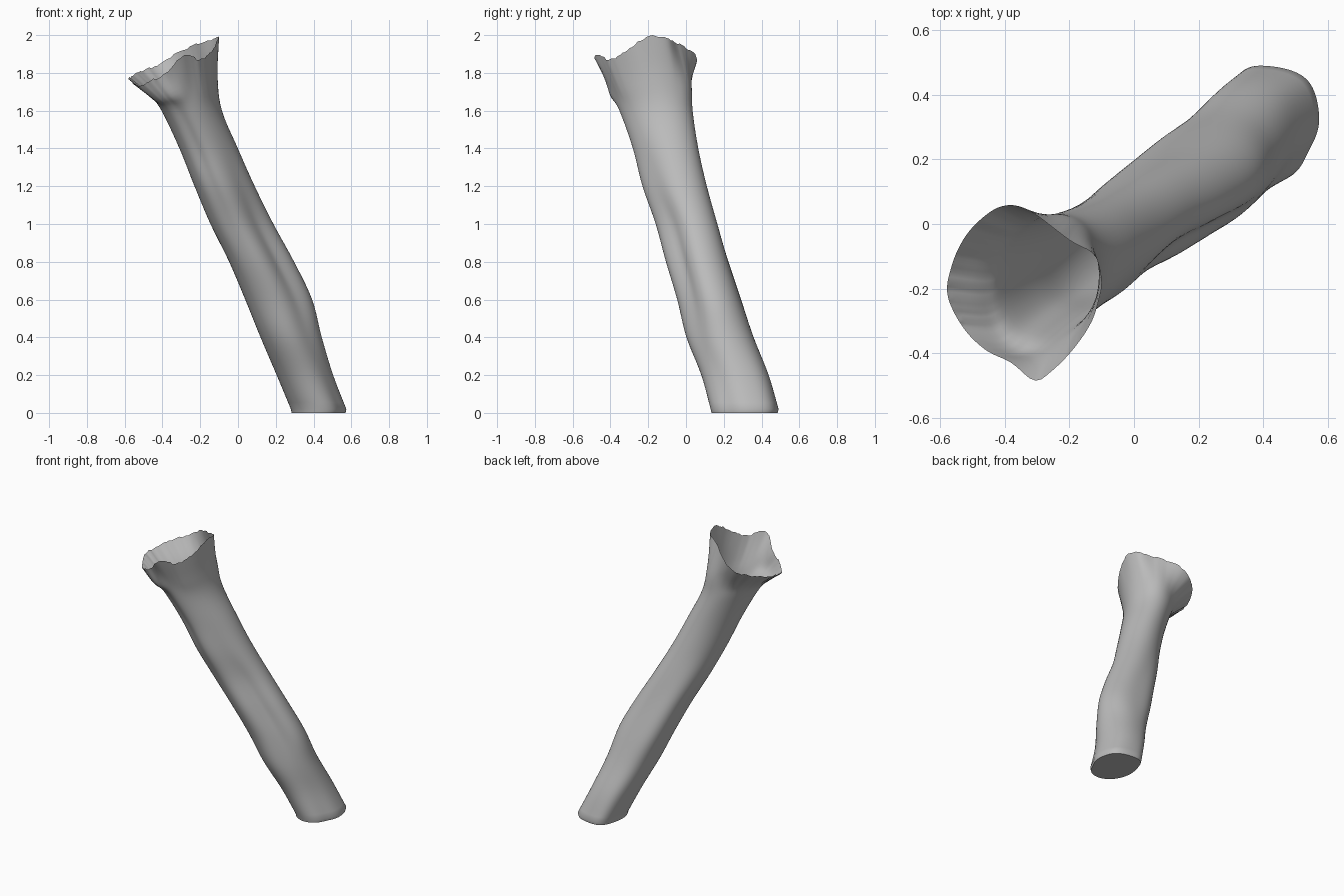
import bpy
import bmesh
import math
import random
from mathutils import Vector

cube = bpy.data.objects.get("Cube")
if cube:
    bpy.data.objects.remove(cube, do_unlink=True)

random.seed(4)
COLUMNS = 96
STEPS = 5

# Horizontal sections, evenly spaced upward: x min, x max, y min, y max
SPACING = 0.2
SECTIONS = [
    (.28, .575, .13, .485),
    (.205, .505, .08, .435),
    (.12, .445, .0, .355),
    (.04, .395, -.05, .285),
    (-.045, .30, -.11, .22),
    (-.145, .19, -.165, .165),
    (-.23, .09, -.235, .11),
    (-.31, .0, -.285, .065),
    (-.405, -.085, -.355, .035),
]
NECK = (-.465, -.108, -.405, .03)

# Torn rim of the flared mouth, anticlockwise
RIM_CENTRE = Vector((-.34, -.21, 0))
RIM = [
    (-.10, -.20, 2.0), (-.12, -.10, 1.98), (-.20, -.05, 1.96),
    (-.33, .045, 1.90), (-.41, .055, 1.85), (-.48, .01, 1.82),
    (-.53, -.05, 1.80), (-.565, -.13, 1.78), (-.578, -.22, 1.77),
    (-.53, -.32, 1.73), (-.46, -.39, 1.76), (-.38, -.43, 1.80),
    (-.31, -.485, 1.88), (-.26, -.46, 1.89), (-.19, -.39, 1.87),
    (-.13, -.30, 1.93),
]


def bell(value, centre, width):
    return math.exp(-((value - centre) / width) ** 2)


def side(angle, degrees, width):
    """Weight that is strongest on the side facing the given direction."""
    gap = angle - math.radians(degrees)
    return bell(math.atan2(math.sin(gap), math.cos(gap)), 0, width)


def oval_point(box, angle, z, lean):
    x0, x1, y0, y1 = box
    return Vector(((x0 + x1) / 2 + (x1 - x0) / 2 * math.cos(angle),
                   (y0 + y1) / 2 + (y1 - y0) / 2 * math.sin(angle + lean), z))


def section_point(index, angle):
    """Point on a slightly lopsided oval section."""
    z = max(index * SPACING, 0.02)
    point = oval_point(SECTIONS[index], angle, z, .2 * min(1, z))
    # bulge on the back right, flattening on the front left, groove in front
    push = .04 * side(angle, 128, .5) * bell(z, .7, .35)
    push -= .05 * side(angle, -50, .55) * bell(z, .8, .45)
    push -= .012 * side(angle, -115, .25) * bell(z, 1.4, .4)
    # squarer foot
    push += (.02 * side(angle, 122, .4) + .012 * side(angle, 45, .4)
             - .014 * side(angle, -30, .4)) * bell(z, 0, .25)
    return point + Vector((math.cos(angle), math.sin(angle), 0)) * push


def spline(points, steps):
    """Smooth curve through the given points."""
    ends = [points[0] * 2 - points[1]] + points + [points[-1] * 2 - points[-2]]
    curve = []
    for p, a, b, n in zip(ends, ends[1:], ends[2:], ends[3:]):
        for step in range(steps):
            t = step / steps
            curve.append(a + (b - p) * (t / 2)
                         + (p * 2 - a * 5 + b * 4 - n) * (t * t / 2)
                         + (a * 3 - p - b * 3 + n) * (t ** 3 / 2))
    return curve + [points[-1]]


rim_knots = [Vector(p) for p in RIM]
rim_curve = spline(rim_knots[-1:] + rim_knots + rim_knots[:1], STEPS)[STEPS:]


def rim_point(angle):
    """Point of the rim lying in the given direction from its centre."""
    for first, second in zip(rim_curve, rim_curve[1:]):
        a, b = first - RIM_CENTRE, second - RIM_CENTRE
        start = math.atan2(a.y, a.x)
        span = (math.atan2(b.y, b.x) - start) % math.tau
        offset = (angle - start) % math.tau
        if offset <= span < math.pi:
            return first.lerp(second, offset / span)
    return rim_curve[0].copy()


# Shell columns: rounded foot edge, body, neck, flared mouth
columns = []
for i in range(COLUMNS):
    angle = math.tau * i / COLUMNS
    rim = rim_point(angle)
    rim.z = min(2, rim.z + random.uniform(-.006, .006))
    path = [section_point(k, angle) for k in range(len(SECTIONS))]
    neck_height = path[-1].lerp(rim, .45).z
    path += [oval_point(NECK, angle, neck_height, .15), rim]
    columns.append(spline(path, STEPS))
max(columns, key=lambda column: column[-1].z)[-1].z = 2

bm = bmesh.new()
x0, x1, y0, y1 = SECTIONS[0]
foot_centre = Vector(((x0 + x1) / 2, (y0 + y1) / 2, 0))
grid = []
for column in columns:
    foot = column[0].lerp(foot_centre, .03)
    foot.z = 0
    grid.append([bm.verts.new(p) for p in [foot] + column])
for left, right in zip(grid, grid[1:] + grid[:1]):
    for k in range(len(left) - 1):
        bm.faces.new((left[k], right[k], right[k + 1], left[k + 1]))
bm.faces.new([column[0] for column in reversed(grid)])

mesh = bpy.data.meshes.new("hollow_tube")
bm.to_mesh(mesh)
bm.free()
tube = bpy.data.objects.new("hollow_tube", mesh)
bpy.context.collection.objects.link(tube)

grey = bpy.data.materials.new("plain_grey")
grey.use_nodes = True
colour = (.5, .5, .5, 1)
grey.diffuse_color = colour
grey.node_tree.nodes["Principled BSDF"].inputs["Base Color"].default_value = colour
mesh.materials.append(grey)

bpy.context.view_layer.objects.active = tube
tube.select_set(True)
bpy.ops.object.shade_smooth_by_angle(angle=math.radians(55))
